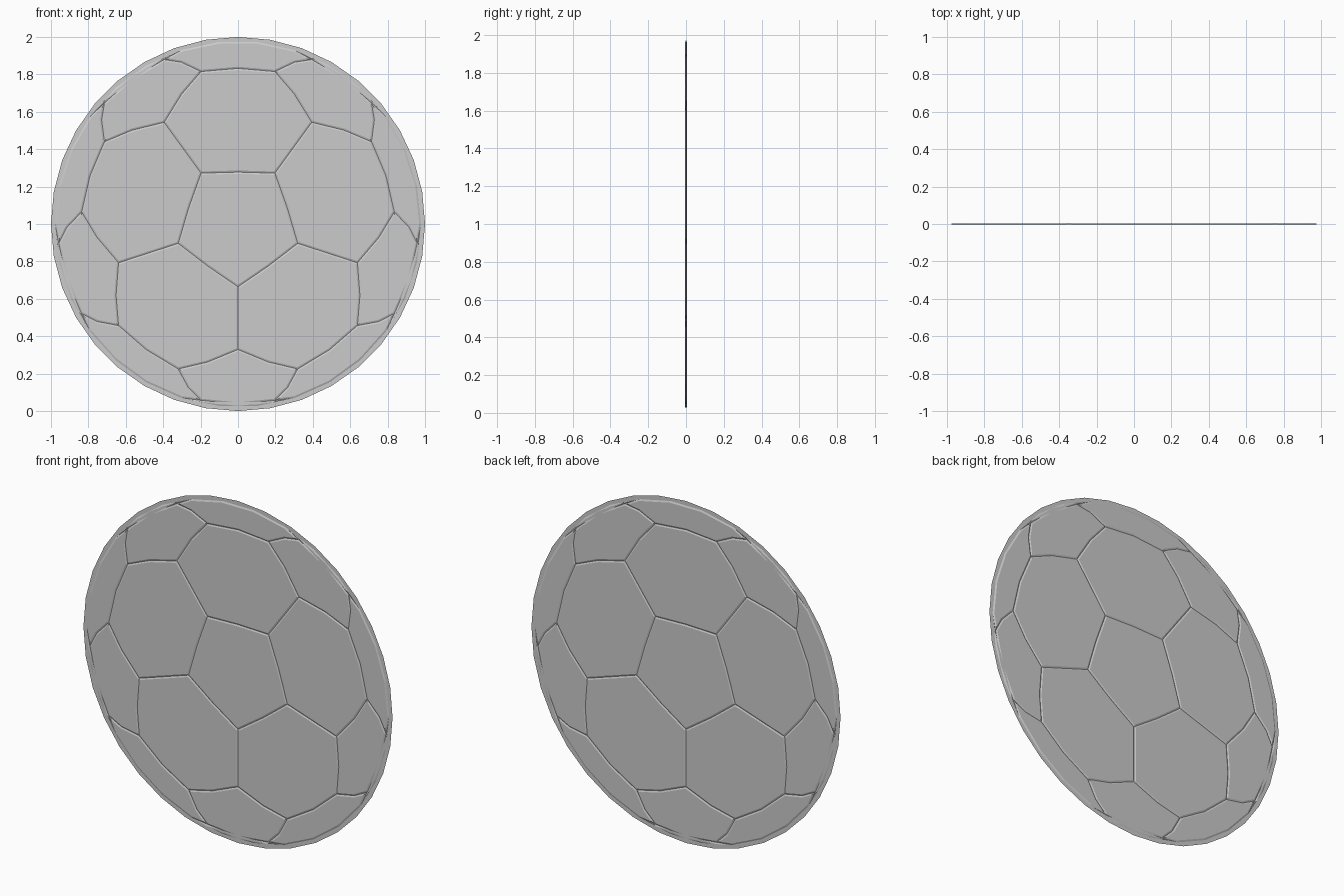
import bpy, bmesh, math
from mathutils import Vector

if "Cube" in bpy.data.objects:
    bpy.data.objects.remove(bpy.data.objects["Cube"])

RADIUS, RELIEF, SEAM = 0.978, 0.004, 0.009


def add_object(name, bm):
    mesh = bpy.data.meshes.new(name)
    bm.to_mesh(mesh)
    bm.free()
    obj = bpy.data.objects.new(name, mesh)
    bpy.context.collection.objects.link(obj)
    return obj


# Truncated icosahedron, turned so a pentagon faces the front, point down
ball = bmesh.new()
bmesh.ops.create_icosphere(ball, subdivisions=1, radius=1)
ball.verts.ensure_lookup_table()
front = ball.verts[0].co.normalized()
bmesh.ops.bevel(ball, geom=ball.verts[:], offset=33.333, offset_type='PERCENT',
                segments=1, affect='VERTICES')
bmesh.ops.remove_doubles(ball, verts=ball.verts[:], dist=0.01)
corner = max(ball.verts, key=lambda v: v.co.normalized().dot(front)).co
down = (corner - front * corner.dot(front)).normalized()
side = front.cross(down)


def turn(p):
    return Vector((p.dot(side), -p.dot(front), -p.dot(down))).normalized()


# Panels: round each one onto the sphere, keep the front half, press it flat
panels = bmesh.new()
for face in ball.faces:
    bm = bmesh.new()
    ring = [bm.verts.new(turn(v.co)) for v in face.verts]
    mid = bm.verts.new(turn(face.calc_center_median()))
    for a, b in zip(ring, ring[1:] + ring[:1]):
        bm.faces.new((a, b, mid))
    bmesh.ops.subdivide_edges(bm, edges=bm.edges[:], cuts=1, use_grid_fill=True)
    for v in bm.verts:
        v.co.normalize()
    bmesh.ops.bisect_plane(bm, geom=bm.verts[:] + bm.edges[:] + bm.faces[:], dist=1e-5,
                           plane_co=(0, 0, 0), plane_no=(0, 1, 0), clear_outer=True)
    for v in bm.verts:
        v.co.normalize()
        v.co = Vector((v.co.x * RADIUS, 0, v.co.z * RADIUS + 1))
    if sum(f.calc_area() for f in bm.faces) > 0.003:
        bmesh.ops.dissolve_faces(bm, faces=bm.faces[:], use_verts=False)
        bmesh.ops.remove_doubles(bm, verts=bm.verts[:], dist=0.004)
        bm.normal_update()
        tops = bm.faces[:]
        # Bevelled edge forms the seam groove
        bmesh.ops.inset_individual(bm, faces=tops, thickness=SEAM, use_even_offset=True)
        for v in {v for f in tops for v in f.verts}:
            v.co.y = -RELIEF
        temp = bpy.data.meshes.new("temp")
        bm.to_mesh(temp)
        panels.from_mesh(temp)
        bpy.data.meshes.remove(temp)
    bm.free()
ball.free()
bmesh.ops.remove_doubles(panels, verts=panels.verts[:], dist=0.0005)
obj = add_object("ball_panels", panels)
mirror = obj.modifiers.new("both_sides", 'MIRROR')
mirror.use_axis = (False, True, False)

# Flat rim around the panels
rim = bmesh.new()
N = 36
loops = [[rim.verts.new((r * math.sin(math.tau * i / N), 0, 1 + r * math.cos(math.tau * i / N)))
          for i in range(N)] for r in (0.965, 1.0)]
for i in range(N):
    j = (i + 1) % N
    rim.faces.new((loops[0][i], loops[0][j], loops[1][j], loops[1][i]))
add_object("outer_rim", rim)
